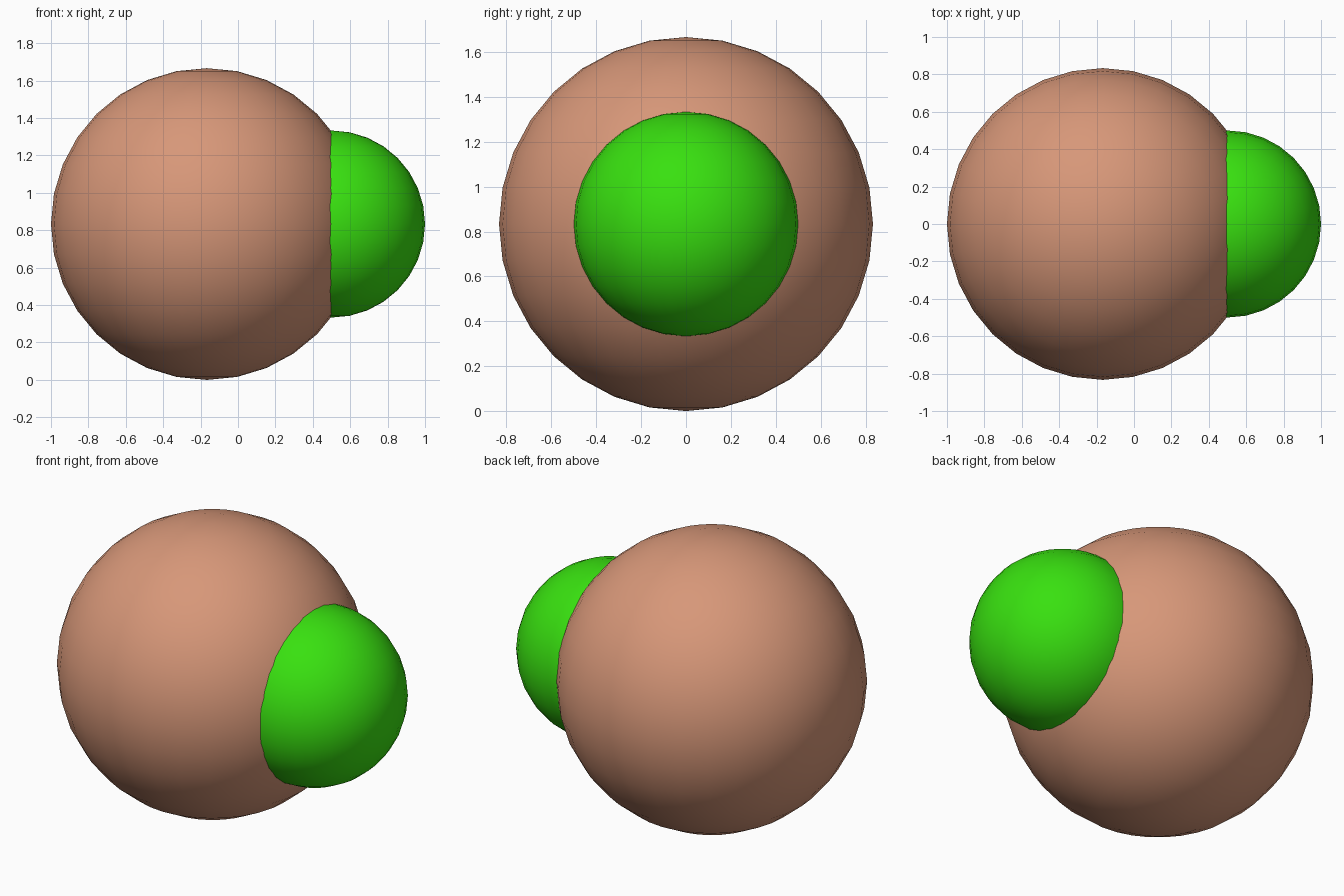
import bpy

if "Cube" in bpy.data.objects:
    bpy.data.objects.remove(bpy.data.objects["Cube"], do_unlink=True)


def material(name, colour):
    mat = bpy.data.materials.new(name)
    mat.use_nodes = True
    mat.diffuse_color = (*colour, 1)
    mat.node_tree.nodes["Principled BSDF"].inputs["Base Color"].default_value = (*colour, 1)
    return mat


def ball(name, radius, x, mat):
    bpy.ops.mesh.primitive_uv_sphere_add(
        segments=32, ring_count=16, radius=radius, location=(x, 0, BODY_RADIUS))
    obj = bpy.context.object
    obj.name = name
    obj.data.materials.append(mat)
    bpy.ops.object.shade_smooth()
    return obj


BODY_RADIUS = 0.8333
salmon = material("dusty_salmon", (0.68, 0.31, 0.19))
green = material("bright_green", (0.04, 0.75, 0.005))

# Large body, with a smaller ball half sunk into its left side
ball("large_ball", BODY_RADIUS, BODY_RADIUS - 1, salmon)
ball("small_ball", 0.5, 0.5, green)
